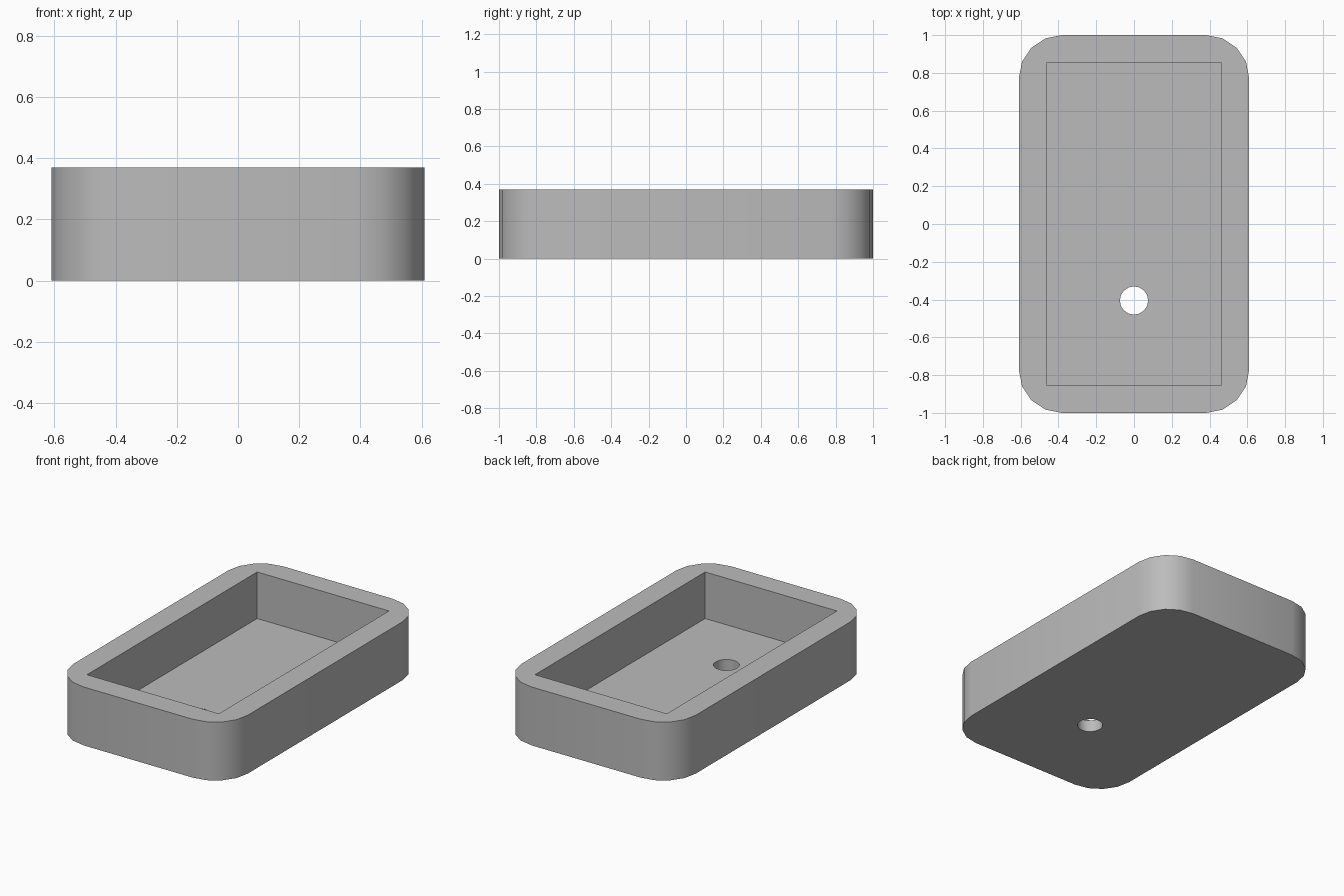
import bpy
import bmesh
from math import radians
from mathutils import Matrix

WIDTH, LENGTH, HEIGHT = 1.22, 2.0, 0.37
WALL, FLOOR, CORNER = 0.148, 0.075, 0.228
HOLE_RADIUS, HOLE_Y = 0.075, -0.405

if "Cube" in bpy.data.objects:
    bpy.data.objects.remove(bpy.data.objects["Cube"], do_unlink=True)

grey = bpy.data.materials.new("plain grey")
grey.use_nodes = True
colour = (0.5, 0.5, 0.5, 1)
grey.diffuse_color = colour
grey.node_tree.nodes["Principled BSDF"].inputs["Base Color"].default_value = colour


def add_object(name, bm):
    mesh = bpy.data.meshes.new(name)
    bm.to_mesh(mesh)
    bm.free()
    mesh.materials.append(grey)
    obj = bpy.data.objects.new(name, mesh)
    bpy.context.collection.objects.link(obj)
    return obj


def box(width, length, bottom, top):
    bm = bmesh.new()
    place = Matrix.Translation((0, 0, (bottom + top) / 2))
    size = Matrix.Diagonal((width, length, top - bottom, 1))
    bmesh.ops.create_cube(bm, size=1, matrix=place @ size)
    return bm


# Tray body: block with rounded upright corners
bm = box(WIDTH, LENGTH, 0, HEIGHT)
uprights = [e for e in bm.edges if abs(e.verts[0].co.z - e.verts[1].co.z) > 0.1]
bmesh.ops.bevel(bm, geom=uprights, offset=CORNER, segments=4, profile=0.5,
                affect='EDGES')
tray = add_object("tray", bm)

# Square-cornered recess
recess = add_object("recess_cutter", box(WIDTH - 2 * WALL, LENGTH - 2 * WALL,
                                         FLOOR, HEIGHT + 0.2))

# Drain hole through the floor
bm = bmesh.new()
bmesh.ops.create_cone(bm, cap_ends=True, segments=16, radius1=HOLE_RADIUS,
                      radius2=HOLE_RADIUS, depth=0.5,
                      matrix=Matrix.Translation((0, HOLE_Y, 0)))
hole = add_object("drain_hole_cutter", bm)

# Cut both openings, then discard the cutters
bpy.ops.object.select_all(action='DESELECT')
tray.select_set(True)
bpy.context.view_layer.objects.active = tray
for cutter in (recess, hole):
    cutter.hide_render = True
    cut = tray.modifiers.new(cutter.name, 'BOOLEAN')
    cut.operation = 'DIFFERENCE'
    cut.solver = 'EXACT'
    cut.object = cutter
    bpy.ops.object.modifier_apply(modifier=cut.name)
    bpy.data.objects.remove(cutter, do_unlink=True)

bpy.ops.object.shade_smooth_by_angle(angle=radians(30))
